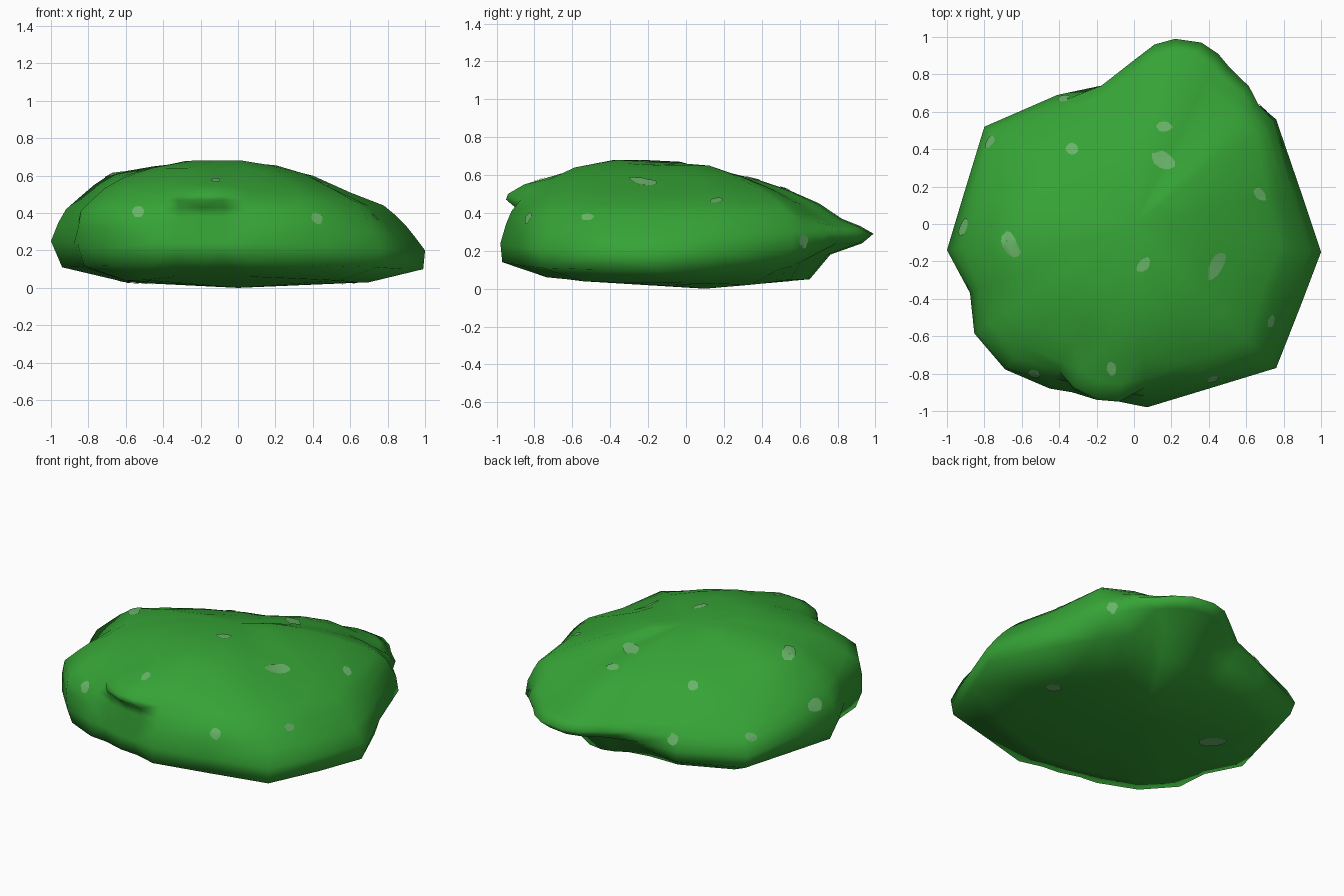
import bpy
import bmesh
import math
import random
from mathutils import Vector
from mathutils.bvhtree import BVHTree

random.seed(4)

default_cube = bpy.data.objects.get("Cube")
if default_cube:
    bpy.data.objects.remove(default_cube, do_unlink=True)


def make_material(name, colour):
    material = bpy.data.materials.new(name)
    material.use_nodes = True
    material.diffuse_color = colour
    material.node_tree.nodes["Principled BSDF"].inputs["Base Color"].default_value = colour
    return material


def make_object(name, mesh_builder, material):
    mesh = bpy.data.meshes.new(name)
    bmesh.ops.recalc_face_normals(mesh_builder, faces=mesh_builder.faces)
    for face in mesh_builder.faces:
        face.smooth = True
    mesh_builder.to_mesh(mesh)
    mesh_builder.free()
    mesh.materials.append(material)
    created = bpy.data.objects.new(name, mesh)
    bpy.context.collection.objects.link(created)
    return created


leaf_green = make_material("leaf green", (0.036, 0.365, 0.036, 1))
pale_green = make_material("pale green", (0.14, 0.45, 0.14, 1))

# Widest plan outline, counter-clockwise, with the pointed tail at the back
outline = [(1, -.15), (.89, .18), (.76, .56), (.67, .65), (.62, .74), (.51, .84),
           (.45, .91), (.36, .97), (.22, .99), (.11, .96), (0, .88), (-.18, .76),
           (-.41, .69), (-.8, .52), (-.91, .16), (-1, -.14), (-.88, -.37),
           (-.86, -.59), (-.69, -.78), (-.45, -.88), (-.33, -.9), (-.2, -.94),
           (-.08, -.95), (.07, -.98), (.4, -.88), (.76, -.77), (.89, -.44)]

# Side profiles from underside to top: (fraction of outline radius, height)
right_side = [(.7, .03), (.99, .1), (1, .2), (.94, .28), (.9, .33),
              (.84, .39), (.78, .44), (.6, .51), (.4, .6), (.2, .65)]
back_left_wall = [(.6, .02), (.88, .1), (1, .21), (.985, .3), (.95, .37),
                  (.92, .42), (.86, .46), (.65, .54), (.45, .6), (.22, .65)]
tail = [(.66, .05), (.77, .18), (.94, .24), (1, .29), (.93, .33),
        (.83, .37), (.71, .45), (.55, .52), (.4, .57), (.2, .62)]
back_right_corner = [(.8, .04), (.97, .12), (1, .2), (.95, .28), (.89, .33),
                     (.81, .39), (.72, .45), (.59, .51), (.4, .58), (.2, .63)]
left_side = [(.6, .03), (.94, .11), (1, .25), (.96, .35), (.92, .42),
             (.84, .49), (.77, .55), (.68, .61), (.45, .65), (.22, .67)]
front_corner = [(.72, .04), (.96, .12), (.99, .21), (1, .32), (.99, .41),
                (.92, .47), (.84, .53), (.73, .58), (.55, .64), (.35, .68)]
front = [(.75, .06), (.99, .14), (1, .24), (.97, .34), (.94, .41),
         (.89, .47), (.84, .52), (.73, .58), (.6, .64), (.37, .68)]
lip = [(.75, .06), (.98, .14), (1, .24), (.94, .38), (.95, .43),
       (1, .47), (.99, .5), (.9, .55), (.65, .62), (.4, .68)]
front_left = [(.72, .05), (.98, .12), (1, .22), (.98, .32), (.96, .38),
              (.9, .45), (.83, .5), (.72, .56), (.55, .62), (.35, .66)]
stations = [(0, right_side), (35, back_left_wall), (64, tail), (82, tail),
            (122, back_right_corner), (150, back_right_corner), (188, left_side),
            (225, front_corner), (244, front), (252, lip), (265, lip),
            (273, front), (298, front_left), (330, right_side), (360, right_side)]


def blended_profile(angle):
    for (start, first), (end, second) in zip(stations, stations[1:]):
        if start <= angle <= end:
            weight = (1 - math.cos(math.pi * (angle - start) / (end - start))) / 2
            return [Vector(a).lerp(Vector(b), weight) for a, b in zip(first, second)]


# Body: loft the blended profiles around the outline
body_builder = bmesh.new()
columns = []
for x, y in outline:
    profile = blended_profile(math.degrees(math.atan2(y, x)) % 360)
    columns.append([body_builder.verts.new((x * scale, y * scale, height))
                    for scale, height in profile])
bottom_pole = body_builder.verts.new((0, .1, 0))
top_pole = body_builder.verts.new((0, 0, .66))
for column, following in zip(columns, columns[1:] + columns[:1]):
    for level in range(len(column) - 1):
        body_builder.faces.new((column[level], following[level],
                                following[level + 1], column[level + 1]))
    body_builder.faces.new((bottom_pole, following[0], column[0]))
    body_builder.faces.new((top_pole, column[-1], following[-1]))
bmesh.ops.recalc_face_normals(body_builder, faces=body_builder.faces)
bmesh.ops.triangulate(body_builder, faces=body_builder.faces)
surface = BVHTree.FromBMesh(body_builder)
make_object("body", body_builder, leaf_green)

# Pale spots: thin irregular plates laid on the body
spot_builder = bmesh.new()


def add_spot(centre, normal, length, width, heading):
    direction = Vector((math.cos(math.radians(heading)), math.sin(math.radians(heading)), 0))
    along = (direction - normal * direction.dot(normal)).normalized()
    across = normal.cross(along)

    def on_surface(offset):
        point, facing, index, distance = surface.find_nearest(centre + offset)
        return spot_builder.verts.new(point + facing * .005)

    middle = on_surface(Vector((0, 0, 0)))
    rim = []
    for step in range(12):
        turn = math.tau * step / 12
        wobble = random.uniform(.85, 1.1)
        rim.append(on_surface(along * math.cos(turn) * length * wobble
                              + across * math.sin(turn) * width * wobble))
    for start, end in zip(rim, rim[1:] + rim[:1]):
        spot_builder.faces.new((middle, start, end))


# Spots seen from above: x, y, half length, half width, heading
top_spots = [(-.77, .44, .04, .03, 30), (-.33, .4, .035, .035, 0),
             (.16, .52, .045, .028, 0), (.16, .34, .07, .045, 150),
             (.67, .16, .045, .028, 140), (-.91, -.02, .055, .04, 75),
             (-.67, -.1, .085, .045, 125), (.05, -.22, .05, .028, 45),
             (.44, -.22, .09, .042, 55), (.73, -.52, .035, .025, 80),
             (-.12, -.77, .04, .028, 100)]
for x, y, *shape in top_spots:
    point, normal, index, distance = surface.ray_cast(Vector((x, y, 2)), Vector((0, 0, -1)))
    if point:
        add_spot(point, normal, *shape)

underside_spots = [(.6, -.02, .05, .04, 135), (-.53, .09, .085, .05, 135)]
for x, y, *shape in underside_spots:
    point, normal, index, distance = surface.ray_cast(Vector((x, y, -1)), Vector((0, 0, 1)))
    if point:
        add_spot(point, normal, *shape)

wall_spots = [(.7, .63, .25), (-.38, .69, .27), (-.54, -.83, .42), (.43, -.85, .38)]
for place in wall_spots:
    point, normal, index, distance = surface.find_nearest(Vector(place))
    add_spot(point, normal, .032, .038, 0)

make_object("pale_spots", spot_builder, pale_green)
